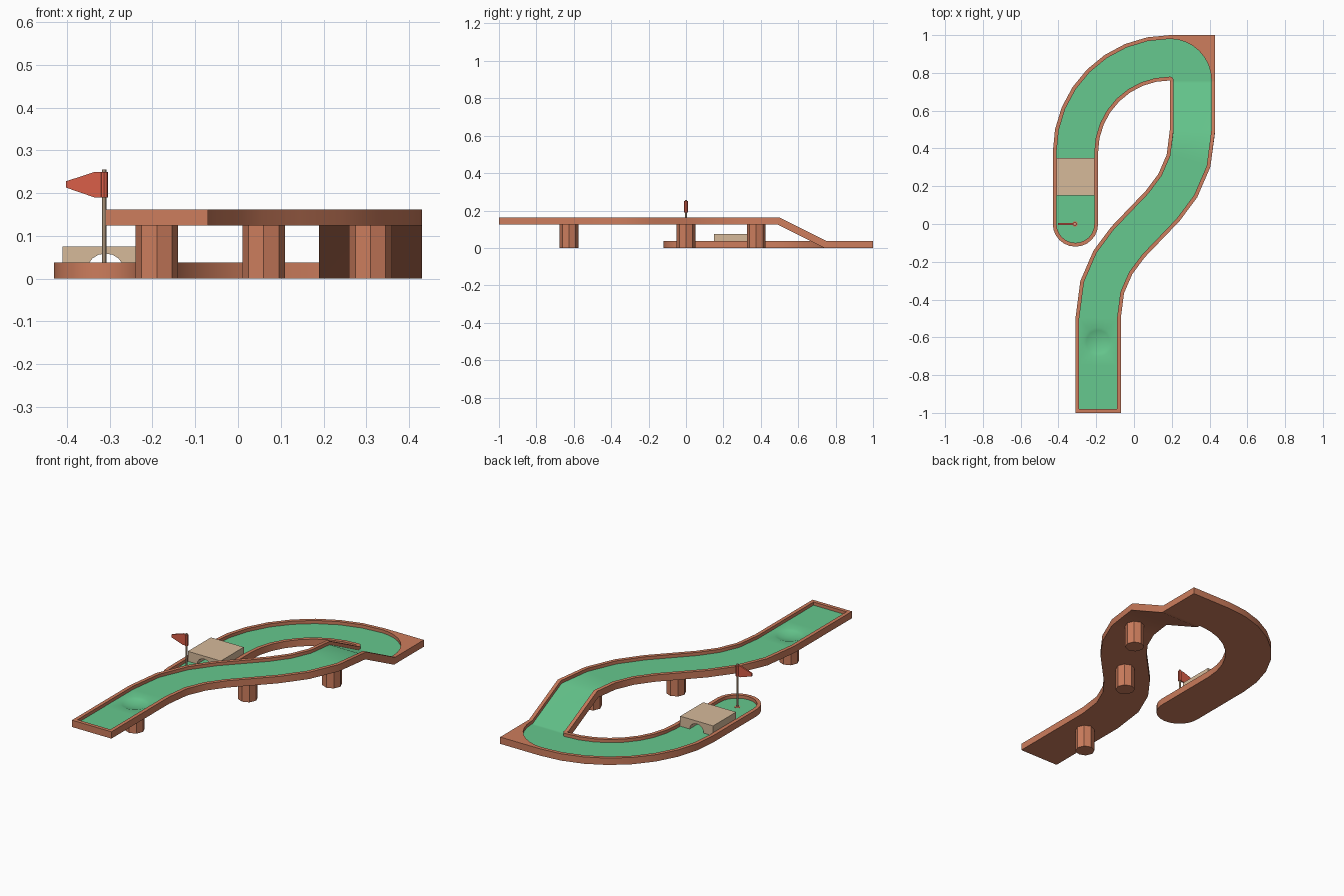
import bpy, bmesh, math
from mathutils import Vector

if "Cube" in bpy.data.objects:
    bpy.data.objects.remove(bpy.data.objects["Cube"])

def material(name, rgb):
    m = bpy.data.materials.new(name)
    m.diffuse_color = (*rgb, 1)
    m.use_nodes = True
    m.node_tree.nodes["Principled BSDF"].inputs["Base Color"].default_value = m.diffuse_color
    return m

BROWN = material("terracotta_brown", (0.61, 0.205, 0.109))
GREEN = material("turf_green", (0.133, 0.578, 0.271))
TAN = material("sand_tan", (0.672, 0.491, 0.323))
RED = material("flag_red", (0.70, 0.112, 0.065))

H, F = 0.0375, 0.02          # wall height and turf height above a tile's underside
W, G = 0.12, 0.10            # half widths of the tile and of the turf
HIGH = 0.125                 # underside of the raised tiles

def finish(name, bm, mats, normals=True):
    bmesh.ops.remove_doubles(bm, verts=bm.verts, dist=1e-5)
    if normals:
        bmesh.ops.recalc_face_normals(bm, faces=bm.faces)
    me = bpy.data.meshes.new(name)
    bm.to_mesh(me)
    bm.free()
    for m in mats:
        me.materials.append(m)
    ob = bpy.data.objects.new(name, me)
    bpy.context.collection.objects.link(ob)
    bpy.ops.object.select_all(action='DESELECT')
    ob.select_set(True)
    bpy.context.view_layer.objects.active = ob
    bpy.ops.object.shade_smooth_by_angle(angle=math.radians(32))
    return ob

def loft(bm, rings, closed, green=None, skip=None):
    vs = [[bm.verts.new(p) for p in r] for r in rings]
    n = len(rings[0])
    for i in range(len(vs) - 1):
        for j in range(n if closed else n - 1):
            if j == green and i == skip:
                continue
            k = (j + 1) % n
            f = bm.faces.new((vs[i][j], vs[i][k], vs[i + 1][k], vs[i + 1][j]))
            f.material_index = 1 if j == green else 0

def ring(p, d, z=0, outer=W, lean=0):
    """Channel cross-section at point p heading along d; left is positive."""
    d = Vector(d).normalized()
    left = Vector((-d.y, d.x))
    prof = [(-outer, 0), (W, 0), (W, H), (G, H), (G, F), (-G, F), (-G, H), (-outer, H)]
    return [(p[0] + left.x * o, p[1] + left.y * o + lean * h, z + h) for o, h in prof]

def box(name, lo, hi, mat):
    bm = bmesh.new()
    bmesh.ops.create_cube(bm, size=1)
    for v in bm.verts:
        v.co = [lo[i] + (v.co[i] + 0.5) * (hi[i] - lo[i]) for i in range(3)]
    return finish(name, bm, [mat])

def cylinder(name, x, y, z0, z1, r, sides, mat):
    bm = bmesh.new()
    bmesh.ops.create_cone(bm, cap_ends=True, segments=sides, radius1=r, radius2=r, depth=z1 - z0)
    bmesh.ops.translate(bm, verts=bm.verts, vec=(x, y, (z0 + z1) / 2))
    return finish(name, bm, [mat])

def prism_y(name, pts, y0, y1, mat):
    bm = bmesh.new()
    f = bm.faces.new([bm.verts.new((x, y0, z)) for x, z in pts])
    ext = bmesh.ops.extrude_face_region(bm, geom=[f])
    vs = [g for g in ext['geom'] if isinstance(g, bmesh.types.BMVert)]
    bmesh.ops.translate(bm, verts=vs, vec=(0, y1 - y0, 0))
    return finish(name, bm, [mat])

# track: raised start, S-curve, ramp, square corner, wide bend, home straight
rings = [ring((-0.19, y), (0, 1), HIGH) for y in (-0.98, -0.75, -0.5)]
for i in range(1, 9):
    t = i / 8
    x = -0.19 + 0.5 * (3 * t * t - 2 * t ** 3)
    y = 0.5 * (t ** 3 - (1 - t) ** 3)
    dx, dy = 3 * t * (1 - t), 1.5 * ((1 - t) ** 2 + t * t)
    if i < 8:
        rings.append(ring((x, y), (dx, dy), HIGH))
rings.append(ring((0.31, 0.491), (0, 1), HIGH, lean=0.236))
rings.append(ring((0.31, 0.741), (0, 1), 0, lean=0.236))
for i in range(9):
    a = math.radians(90 * i / 8)
    c, s = math.cos(a), math.sin(a)
    rings.append(ring((0.19 + W * c, 0.76 + W * s), (-s, c), outer=2 * W / max(c, s) - W))
for i in range(1, 9):
    a = math.radians(90 + 90 * i / 8)
    c, s = math.cos(a), math.sin(a)
    rings.append(ring((0.19 + 0.5 * c, 0.38 + 0.5 * s), (-s, c)))
rings.append(ring((-0.31, 0), (0, -1)))
bm = bmesh.new()
loft(bm, rings, True, green=4, skip=1)

# rounded end of the track
half = [(0, 0), (W, 0), (W, H), (G, H), (G, F), (0, F)]
cap = []
for i in range(13):
    a = math.pi * (1 + i / 12)
    cap.append([(-0.31 + r * math.cos(a), r * math.sin(a), z) for r, z in half])
loft(bm, cap, False, green=4)
finish("track", bm, [BROWN, GREEN])

# wall behind the tee
box("start_wall", (-0.31, -1, HIGH), (-0.07, -0.98, HIGH + H), BROWN)

# turf patch with a shallow round dip
corner = math.atan2(0.125, 0.1)
angles = sorted([2 * math.pi * i / 24 for i in range(24)] +
                [corner, math.pi - corner, math.pi + corner, 2 * math.pi - corner])
R, DEPTH = 0.077, 0.015
rows = []
for a in angles + angles[:1]:
    c, s = math.cos(a), math.sin(a)
    edge = min(0.1 / max(abs(c), 1e-6), 0.125 / max(abs(s), 1e-6))
    radii = [R * k / 5 for k in range(6)] + [edge]
    rows.append([(-0.19 + r * c, -0.625 + r * s,
                  HIGH + F - DEPTH * max(0, 1 - (r / R) ** 2)) for r in radii])
bm = bmesh.new()
loft(bm, rows, False)
for f in bm.faces:
    f.normal_update()
    if f.normal.z < 0:
        f.normal_flip()
finish("dip_turf", bm, [GREEN], normals=False)

# supports under the raised tiles
for i, (x, y) in enumerate([(-0.19, -0.625), (0.06, 0), (0.31, 0.375)]):
    cylinder(f"support_pillar_{i + 1}", x, y, 0, HIGH + 0.002, 0.05, 8, BROWN)

# tunnel block with an arched passage
arch = [(-0.31 + 0.043 * math.cos(math.pi * i / 8), F + 0.039 * math.sin(math.pi * i / 8))
        for i in range(8, -1, -1)]
prism_y("tunnel_block", [(-0.41, 0.075), (-0.41, F)] + arch + [(-0.21, F), (-0.21, 0.075)],
        0.15, 0.35, TAN)

# hole and flag
PX = -0.313
cylinder("hole_plate", PX, 0, F - 0.002, F + 0.001, 0.015, 12, BROWN)
cylinder("flag_pole", PX, 0, F, 0.256, 0.005, 8, TAN)
cylinder("flag_sleeve", PX, 0, 0.19, 0.25, 0.0095, 8, RED)
prism_y("flag", [(PX, 0.19), (-0.335, 0.19), (-0.402, 0.213), (-0.402, 0.228),
                 (-0.335, 0.25), (PX, 0.25)], -0.004, 0.004, RED)
